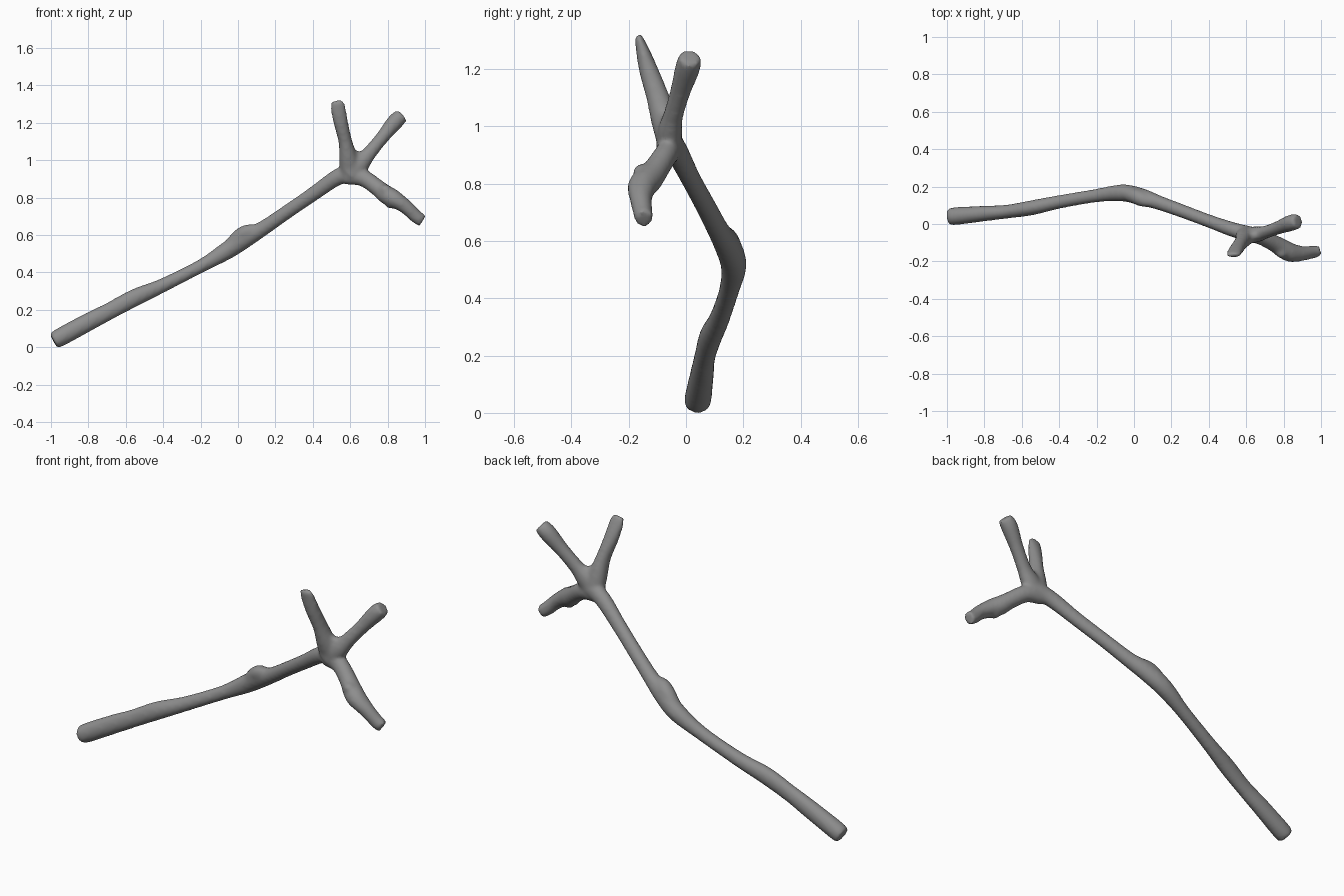
import bpy, bmesh, math
from mathutils import Vector

SIDES = 20
bm = bmesh.new()


def spline(pts, steps=6):
    """Catmull-Rom through (x, y, z, radius, flattening) points."""
    p = [Vector(q) for q in pts]
    p = [p[0] * 2 - p[1]] + p + [p[-1] * 2 - p[-2]]
    out = []
    for i in range(1, len(p) - 2):
        a, b, c, d = p[i - 1:i + 3]
        for s in range(steps):
            t = s / steps
            out.append(0.5 * (2 * b + (c - a) * t + (2 * a - 5 * b + 4 * c - d) * t * t
                              + (3 * b - a - 3 * c + d) * t ** 3))
    return out + [p[-2]]


def limb(pts):
    """Closed tube; flattening scales its depth (towards y)."""
    path = spline(pts)
    rings = []
    for i, q in enumerate(path):
        c = Vector(q[:3])
        d = (Vector(path[min(i + 1, len(path) - 1)][:3])
             - Vector(path[max(i - 1, 0)][:3])).normalized()
        u = Vector((0, 1, 0)).cross(d).normalized()
        v = d.cross(u)
        rings.append([bm.verts.new(c + q[3] * (u * math.cos(a) + v * math.sin(a) * q[4]))
                      for a in (2 * math.pi * k / SIDES for k in range(SIDES))])
    for r, s in zip(rings, rings[1:]):
        for k in range(SIDES):
            n = (k + 1) % SIDES
            bm.faces.new((r[k], r[n], s[n], s[k]))
    bm.faces.new(rings[0][::-1])
    bm.faces.new(rings[-1])


# Long crooked stem
limb([(-.987, .04, .034, .04, 1.1), (-.955, .042, .051, .049, .97), (-.8, .056, .135, .049, .85),
      (-.68, .066, .197, .046, .8), (-.55, .086, .266, .047, .85), (-.4, .118, .332, .038, .95),
      (-.2, .152, .433, .036, 1), (-.06, .166, .516, .048, .95), (.04, .145, .583, .051, .9),
      (.13, .115, .633, .041, .95), (.25, .072, .715, .038, .95), (.4, .016, .818, .039, .9),
      (.53, -.03, .908, .044, .9), (.63, -.055, .945, .05, .8)])
# Knot on the stem
limb([(-.05, .165, .535, .035, 1), (.01, .148, .592, .042, 1), (.055, .128, .62, .038, 1),
      (.11, .112, .638, .02, 1)])
# Upright prong, tapering to a thin slanted tip
limb([(.605, -.05, .92, .058, .75), (.592, -.07, 1.0, .052, .9), (.574, -.098, 1.1, .037, 1.1),
      (.55, -.132, 1.2, .039, .85), (.535, -.156, 1.28, .041, .5), (.532, -.168, 1.318, .033, .4)])
# Diagonal prong
limb([(.59, -.06, .92, .06, .75), (.65, -.056, .98, .054, .8), (.7, -.045, 1.035, .039, .9),
      (.77, -.02, 1.12, .036, 1), (.84, .006, 1.205, .044, 1), (.878, .014, 1.241, .038, 1)])
# Web between the two raised prongs
limb([(.61, -.06, .95, .045, .7), (.63, -.065, 1.02, .036, .7), (.635, -.066, 1.05, .02, .8)])
# Drooping knobbly prong
limb([(.58, -.05, .925, .055, .75), (.67, -.067, .905, .046, .9), (.75, -.104, .85, .045, 1),
      (.79, -.128, .818, .05, 1), (.83, -.15, .795, .049, 1.05), (.87, -.157, .771, .042, 1.1),
      (.91, -.157, .74, .038, 1), (.955, -.15, .697, .036, .95), (.987, -.146, .677, .035, .9)])
# Small lumps on the drooping prong
for x, y, z in ((.79, -.155, .84), (.815, -.145, .77)):
    limb([(x - .03, y + .015, z + .02, .012, 1), (x, y, z, .03, 1), (x + .03, y - .008, z - .02, .012, 1)])

mesh = bpy.data.meshes.new("forked_branch")
bmesh.ops.recalc_face_normals(bm, faces=bm.faces)
bm.to_mesh(mesh)
bm.free()
branch = bpy.data.objects.new("forked_branch", mesh)
bpy.context.collection.objects.link(branch)

# Dark grey bark
bark = bpy.data.materials.new("bark")
bark.diffuse_color = (.27, .27, .27, 1)
mesh.materials.append(bark)

# Fuse the limbs into one skin and soften the joints
fuse = branch.modifiers.new("fuse", 'REMESH')
fuse.mode = 'VOXEL'
fuse.voxel_size = 0.01
fuse.use_smooth_shade = True
soft = branch.modifiers.new("soften", 'SMOOTH')
soft.factor = 0.5
soft.iterations = 8
